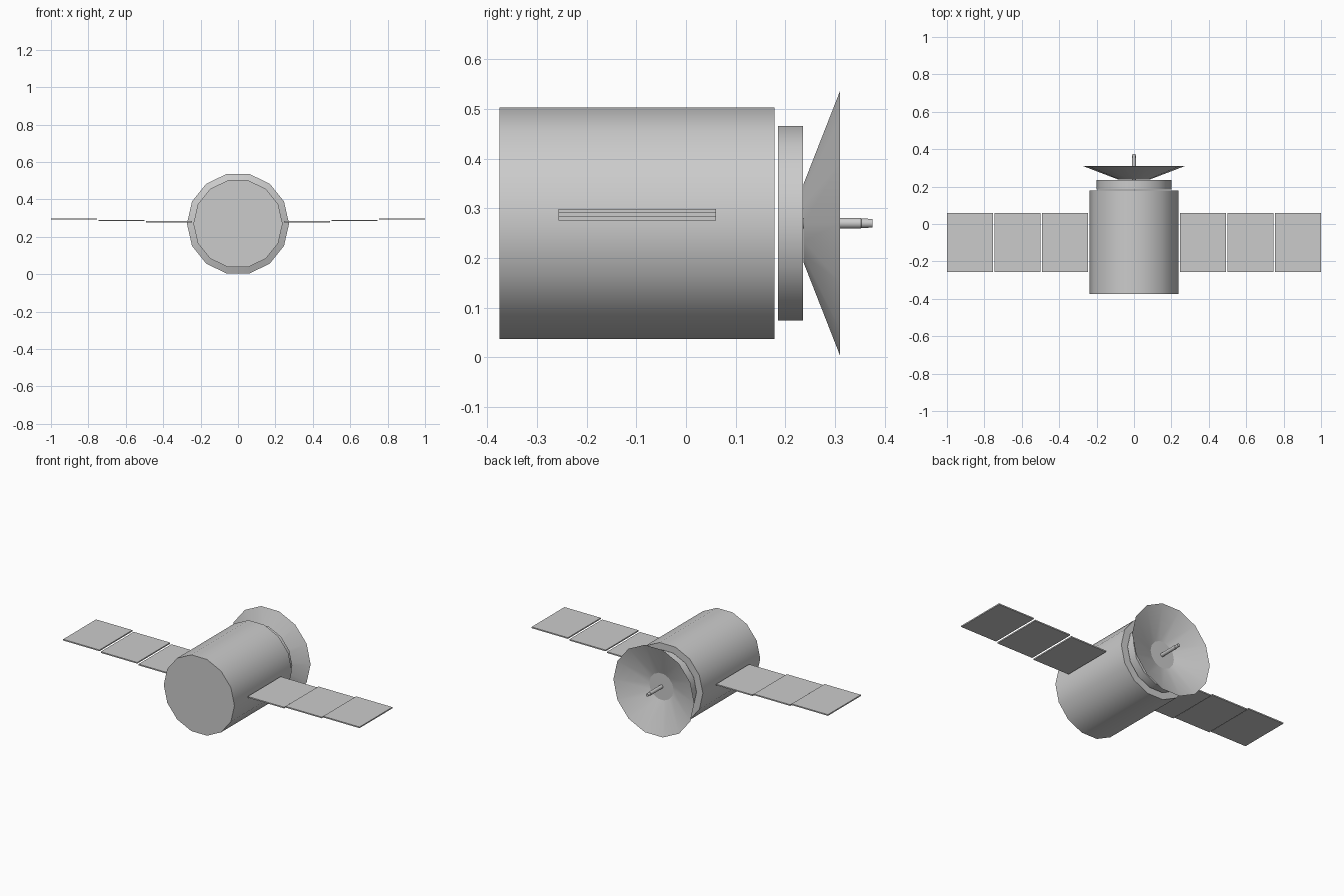
import bpy, bmesh
from math import sin, cos, tau, radians

if "Cube" in bpy.data.objects:
    bpy.data.objects.remove(bpy.data.objects["Cube"])

AXIS_Z = 0.27
SIDES = 14


def finish(name, bm):
    mesh = bpy.data.meshes.new(name)
    bm.to_mesh(mesh)
    bm.free()
    ob = bpy.data.objects.new(name, mesh)
    bpy.context.collection.objects.link(ob)
    return ob


def turned(name, profile, capped=True, sides=SIDES):
    """Revolve (y, radius) points around the body's long axis."""
    bm = bmesh.new()
    rings = [[bm.verts.new((r * cos(tau * i / sides), y, AXIS_Z + r * sin(tau * i / sides)))
              for i in range(sides)] for y, r in profile]
    for a, b in zip(rings, rings[1:]):
        for i in range(sides):
            j = (i + 1) % sides
            bm.faces.new((a[i], b[i], b[j], a[j]))
    if capped:
        bm.faces.new(rings[0])
        bm.faces.new(rings[-1][::-1])
        bmesh.ops.recalc_face_normals(bm, faces=bm.faces)
    ob = finish(name, bm)
    bpy.ops.object.select_all(action='DESELECT')
    ob.select_set(True)
    bpy.context.view_layer.objects.active = ob
    bpy.ops.object.shade_smooth_by_angle(angle=radians(30))
    return ob


def panel(name, x0, x1, z0, z1, y0=-0.257, y1=0.06):
    bm = bmesh.new()
    bmesh.ops.create_cube(bm, size=1)
    bmesh.ops.scale(bm, vec=(x1 - x0, y1 - y0, z1 - z0), verts=bm.verts)
    bmesh.ops.translate(bm, vec=((x0 + x1) / 2, (y0 + y1) / 2, (z0 + z1) / 2), verts=bm.verts)
    return finish(name, bm)


# Main drum and the separate collar behind the dish
turned("body", [(-0.375, 0.2385), (0.178, 0.2385)])
turned("collar", [(0.185, 0.201), (0.236, 0.201)])

# Open dish, a single flared sheet, with its central feed
turned("dish", [(0.237, 0.082), (0.31, 0.273)], capped=False)
turned("antenna", [(0.236, 0.011), (0.352, 0.011), (0.353, 0.0098), (0.375, 0.009)])

# Three stepped solar panels on each side
for side, s in (("right", 1), ("left", -1)):
    for k in range(3):
        xs = sorted((s * (0.246 + 0.2545 * k), s * (0.491 + 0.2545 * k)))
        z0 = 0.276 + 0.0077 * k
        panel(f"solar_panel_{side}_{k + 1}", xs[0], xs[1], z0, z0 + 0.0075)
